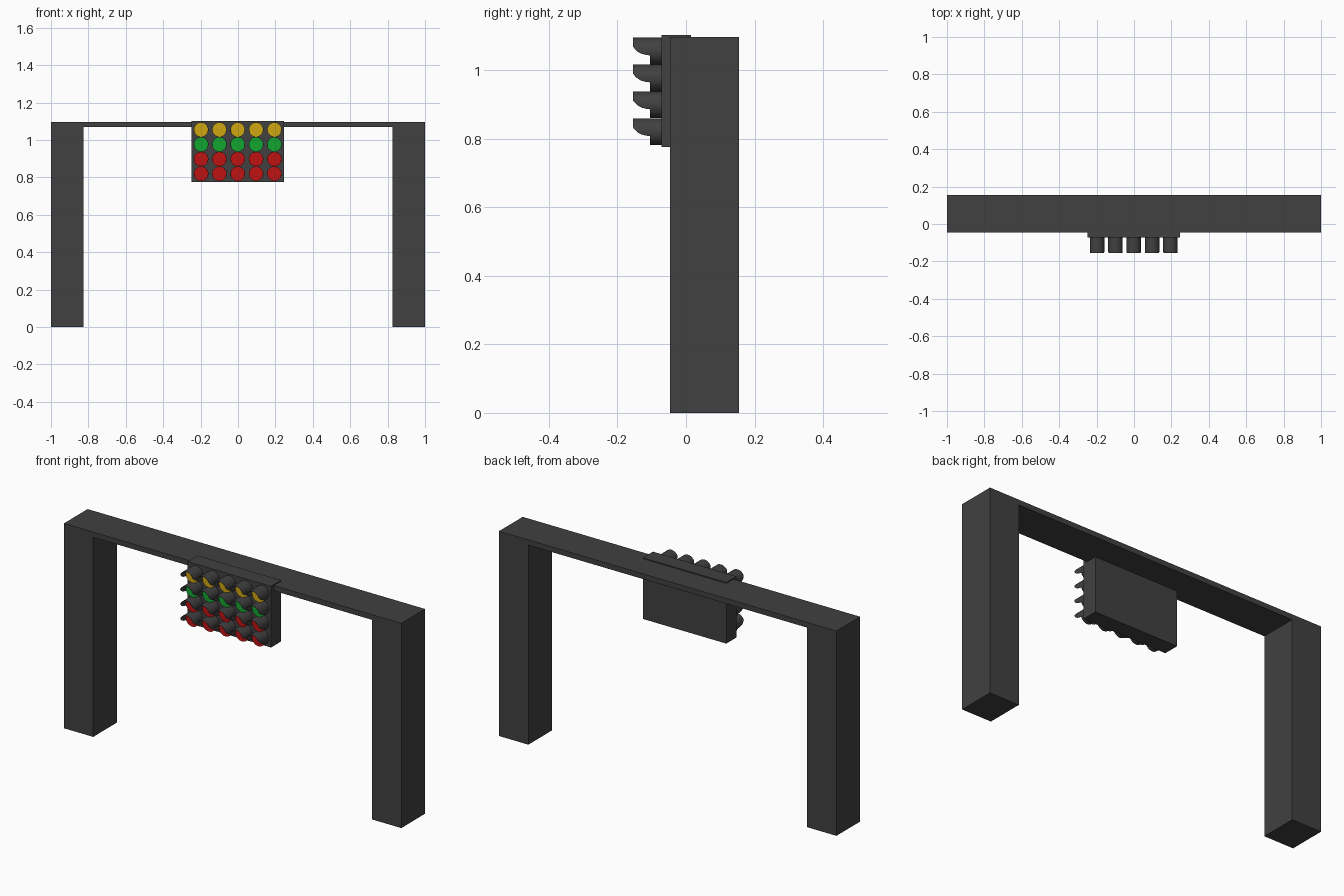
import bpy, bmesh, math

if "Cube" in bpy.data.objects:
    bpy.data.objects.remove(bpy.data.objects["Cube"])


def material(name, rgb):
    m = bpy.data.materials.new(name)
    m.diffuse_color = (*rgb, 1)
    m.use_nodes = True
    m.node_tree.nodes["Principled BSDF"].inputs["Base Color"].default_value = m.diffuse_color
    return m


GREY = material("dark grey", (0.052, 0.052, 0.052))
YELLOW = material("yellow", (0.62, 0.38, 0.006))
GREEN = material("green", (0.006, 0.38, 0.03))
RED = material("red", (0.52, 0.006, 0.006))


def finish(bm, name, mats, smooth=False):
    bmesh.ops.recalc_face_normals(bm, faces=bm.faces[:])
    me = bpy.data.meshes.new(name)
    bm.to_mesh(me)
    bm.free()
    for m in mats:
        me.materials.append(m)
    ob = bpy.data.objects.new(name, me)
    bpy.context.collection.objects.link(ob)
    if smooth:
        bpy.ops.object.select_all(action='DESELECT')
        ob.select_set(True)
        bpy.context.view_layer.objects.active = ob
        bpy.ops.object.shade_smooth_by_angle(angle=math.radians(35))
    return ob


def extrude_profile(name, pts, y0, y1):
    """Closed x/z outline pulled from y0 to y1."""
    bm = bmesh.new()
    face = bm.faces.new([bm.verts.new((x, y0, z)) for x, z in pts])
    new = bmesh.ops.extrude_face_region(bm, geom=[face])["geom"]
    for v in new:
        if isinstance(v, bmesh.types.BMVert):
            v.co.y = y1
    return finish(bm, name, [GREY])


# Gantry: two legs and a thin crossbeam
half = [(1, 1.097), (1, 0), (0.826, 0), (0.826, 1.069)]
extrude_profile("gantry_frame", half + [(-x, z) for x, z in reversed(half)], -0.046, 0.155)

# Signal panel hung on the beam
CX = -0.0015
extrude_profile("signal_panel", [(CX - 0.247, 0.775), (CX + 0.247, 0.775),
                                 (CX + 0.247, 1.103), (CX - 0.247, 1.103)], -0.071, 0.014)

R, SEG = 0.039, 32
Y_PANEL, Y_LENS = -0.071, -0.105
# Visor lower edge: (y, height relative to lamp centre)
VISOR = [(-0.105, -0.013), (-0.118, -0.011), (-0.130, -0.008),
         (-0.141, -0.002), (-0.149, 0.006), (-0.155, 0.014)]


def lamp(name, cx, cz, colour):
    # Round housing with a coloured lens as its front cap
    bm = bmesh.new()
    rings = [[bm.verts.new((cx + R * math.cos(2 * math.pi * i / SEG), y,
                            cz + R * math.sin(2 * math.pi * i / SEG))) for i in range(SEG)]
             for y in (Y_PANEL, Y_LENS)]
    for i in range(SEG):
        j = (i + 1) % SEG
        bm.faces.new((rings[0][i], rings[0][j], rings[1][j], rings[1][i]))
    bm.faces.new(rings[1]).material_index = 1
    finish(bm, name + "_housing", [GREY, colour], True)

    # Hood whose arc narrows towards the front
    bm = bmesh.new()
    n, shells = 20, []
    for r in (R, R - 0.0015):
        shell = []
        for y, h in VISOR:
            a0 = math.asin(h / R)
            angles = [a0 + (math.pi - 2 * a0) * k / n for k in range(n + 1)]
            shell.append([bm.verts.new((cx + r * math.cos(a), y, cz + r * math.sin(a)))
                          for a in angles])
        for a, b in zip(shell, shell[1:]):
            for k in range(n):
                bm.faces.new((a[k], a[k + 1], b[k + 1], b[k]))
        shells.append(shell)
    out, inn = shells
    for k in range(n):
        bm.faces.new((out[-1][k], out[-1][k + 1], inn[-1][k + 1], inn[-1][k]))
    for e in (0, n):
        for i in range(len(VISOR) - 1):
            bm.faces.new((out[i][e], out[i + 1][e], inn[i + 1][e], inn[i][e]))
    finish(bm, name + "_visor", [GREY], True)


# Grid of lamps: two red rows, one green, one yellow
for row, (label, colour) in enumerate([("red_low", RED), ("red_high", RED),
                                       ("green", GREEN), ("yellow", YELLOW)]):
    for col in range(5):
        lamp(f"{label}_lamp_{col + 1}", CX + (col - 2) * 0.098, 0.820 + row * 0.0785, colour)
